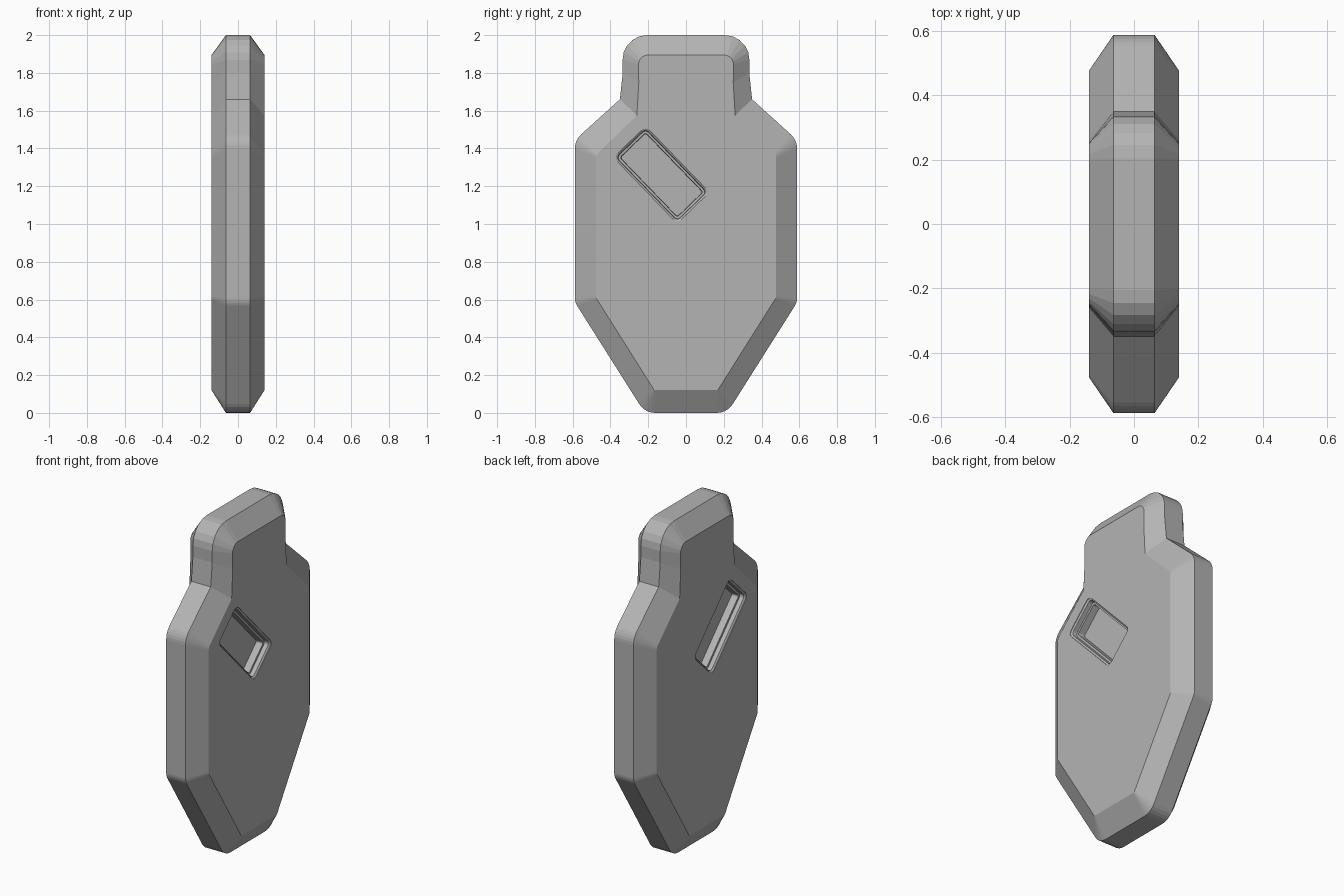
import bpy, bmesh, math
from mathutils import Vector

if "Cube" in bpy.data.objects:
    bpy.data.objects.remove(bpy.data.objects["Cube"])


def fillet(points, steps=5):
    """Round each (a, b, radius) corner of a closed polygon; radius 0 stays sharp."""
    out = []
    for i, (a, b, r) in enumerate(points):
        p = Vector((a, b))
        if r == 0:
            out.append(p)
            continue
        u = (Vector(points[i - 1][:2]) - p).normalized()
        v = (Vector(points[(i + 1) % len(points)][:2]) - p).normalized()
        half = u.angle(v) / 2
        centre = p + (u + v).normalized() * (r / math.sin(half))
        t = r / math.tan(half)
        s, e = p + u * t - centre, p + v * t - centre
        sweep = s.angle(e)
        for k in range(steps + 1):
            f = k / steps
            d = (s * math.sin((1 - f) * sweep) + e * math.sin(f * sweep)) / math.sin(sweep)
            out.append(centre + d)
    return out


grey = bpy.data.materials.new("dark_grey")
grey.diffuse_color = (0.455, 0.455, 0.455, 1)
grey.use_nodes = True
grey.node_tree.nodes["Principled BSDF"].inputs["Base Color"].default_value = grey.diffuse_color


def loft(name, rings):
    """Skin a list of (x, outline in yz) rings and cap both ends."""
    bm = bmesh.new()
    loops = [[bm.verts.new((x, p.x, p.y)) for p in ring] for x, ring in rings]
    n = len(loops[0])
    for a, b in zip(loops, loops[1:]):
        for i in range(n):
            j = (i + 1) % n
            bm.faces.new((a[i], a[j], b[j], b[i]))
    bm.faces.new(loops[0])
    bm.faces.new(loops[-1])
    bmesh.ops.recalc_face_normals(bm, faces=bm.faces)
    mesh = bpy.data.meshes.new(name)
    bm.to_mesh(mesh)
    bm.free()
    mesh.materials.append(grey)
    obj = bpy.data.objects.new(name, mesh)
    bpy.context.collection.objects.link(obj)
    return obj


def symmetric(half):
    return fillet(half + [(-y, z, r) for y, z, r in reversed(half)])


# Body: outer rim band with wide chamfers to each flat face
rim = symmetric([(0.337, 2.0, 0.13), (0.335, 1.8, 0), (0.35, 1.66, 0),
                 (0.588, 1.445, 0.1), (0.588, 0.585, 0.08), (0.218, 0.0, 0.1)])
face = symmetric([(0.252, 1.895, 0.05), (0.25, 1.75, 0), (0.26, 1.575, 0),
                  (0.477, 1.365, 0.03), (0.477, 0.61, 0.03), (0.168, 0.12, 0.01)])
body = loft("body", [(-0.14, face), (-0.064, rim), (0.064, rim), (0.14, face)])


# Slanted stepped recess, one on each face
def slot(inset):
    length, width = 0.243 - inset, 0.119 - inset
    r = 0.03 - inset * 0.7
    c, s = math.cos(math.radians(-46)), math.sin(math.radians(-46))
    ring = fillet([(length, width, r), (-length, width, r),
                   (-length, -width, r), (length, -width, r)], 4)
    return [Vector((-0.13 + p.x * c - p.y * s, 1.26 + p.x * s + p.y * c)) for p in ring]


steps = [(0.17, 0), (0.137, 0), (0.130, 0.010), (0.105, 0.012), (0.104, 0.024), (0.062, 0.026)]
for side in (1, -1):
    cutter = loft("recess_cutter", [(side * x, slot(i)) for x, i in steps])
    cutter.hide_render = True
    mod = body.modifiers.new("recess", "BOOLEAN")
    mod.operation = "DIFFERENCE"
    mod.solver = "EXACT"
    mod.object = cutter
    bpy.context.view_layer.objects.active = body
    bpy.ops.object.modifier_apply(modifier=mod.name)
    bpy.data.objects.remove(cutter)
